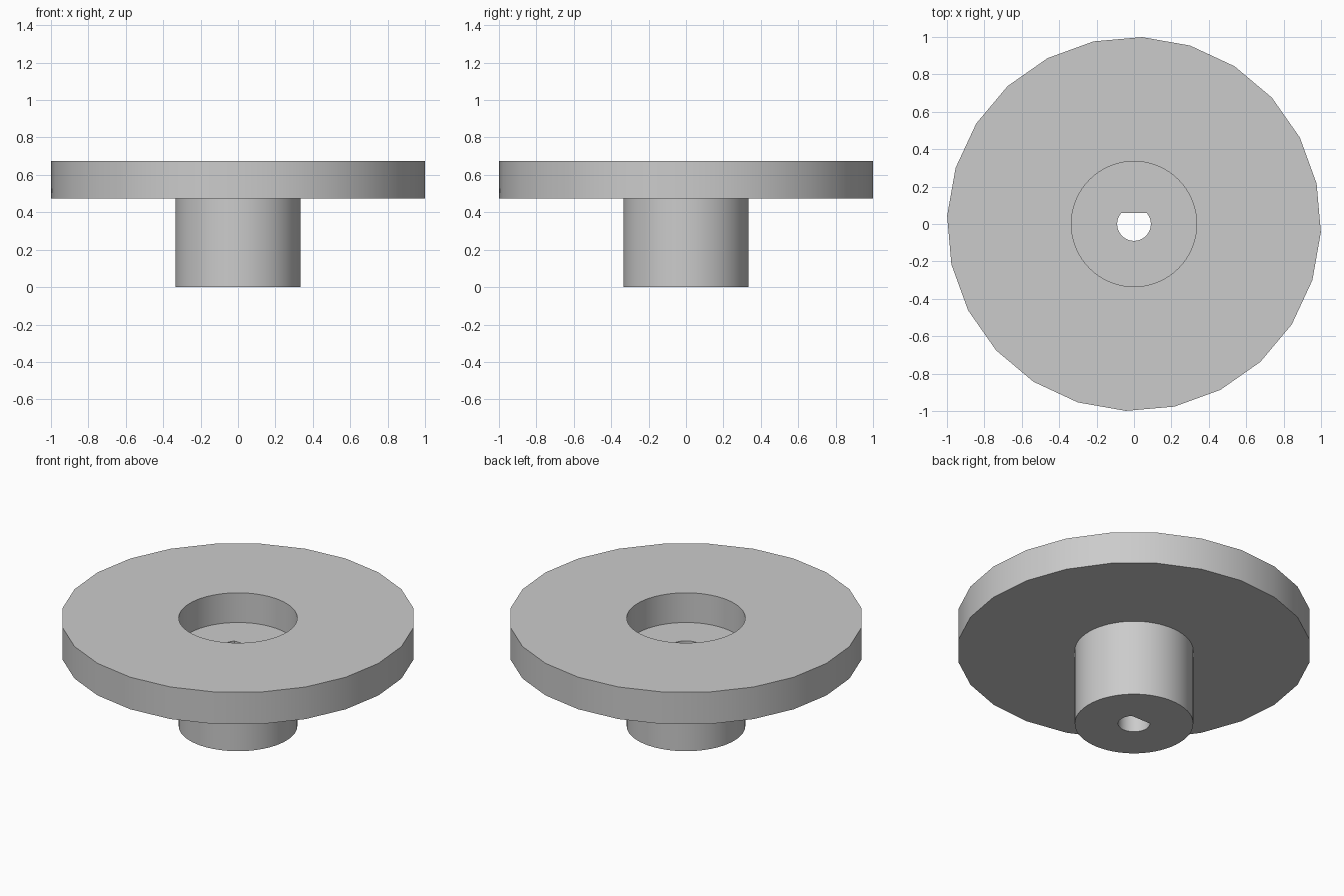
import bpy
import bmesh
from math import asin, cos, sin, pi, radians

default = bpy.data.objects.get("Cube")
if default:
    bpy.data.objects.remove(default, do_unlink=True)

HUB_R, BORE_R, BORE_FLAT = 0.335, 0.09, 0.06
FLANGE_Z, FLOOR_Z, TOP_Z = 0.475, 0.49, 0.675


def circle(radius, sides, turn=0.0):
    return [(radius * cos(turn + 2 * pi * i / sides),
             radius * sin(turn + 2 * pi * i / sides)) for i in range(sides)]


def d_shape(radius, flat, steps):
    # Arc running round the bottom, closed by a straight top edge
    a = asin(flat / radius)
    start, sweep = pi - a, pi + 2 * a
    return [(radius * cos(start + sweep * i / steps),
             radius * sin(start + sweep * i / steps)) for i in range(steps + 1)]


bm = bmesh.new()


def ring(outline, z):
    verts = [bm.verts.new((x, y, z)) for x, y in outline]
    return [bm.edges.new((v, verts[i - 1])) for i, v in enumerate(verts)], verts


def wall(a, b):
    va, vb = a[1], b[1]
    for i in range(len(va)):
        bm.faces.new((va[i - 1], va[i], vb[i], vb[i - 1]))


def flat_ring(outer, inner):
    bmesh.ops.triangle_fill(bm, edges=outer[0] + inner[0], use_beauty=True)


rim = circle(1.0, 24, radians(-2.5))
hub = circle(HUB_R, 72)
bore = d_shape(BORE_R, BORE_FLAT, 40)

# Edge loops from the ground up
hub_base, hub_neck = ring(hub, 0), ring(hub, FLANGE_Z)
rim_low, rim_high = ring(rim, FLANGE_Z), ring(rim, TOP_Z)
recess_high, recess_low = ring(hub, TOP_Z), ring(hub, FLOOR_Z)
bore_high, bore_low = ring(bore, FLOOR_Z), ring(bore, 0)

# Upright walls: hub, flange rim, recess and shaft bore
for low, high in ((hub_base, hub_neck), (rim_low, rim_high),
                  (recess_low, recess_high), (bore_low, bore_high)):
    wall(low, high)

# Level faces: flange underside, flange top, recess floor and hub base
for outer, inner in ((rim_low, hub_neck), (rim_high, recess_high),
                     (recess_low, bore_high), (hub_base, bore_low)):
    flat_ring(outer, inner)

bmesh.ops.recalc_face_normals(bm, faces=bm.faces)
mesh = bpy.data.meshes.new("flanged_hub")
bm.to_mesh(mesh)
bm.free()

# Grey material
grey = bpy.data.materials.new("plain grey")
grey.use_nodes = True
colour = (0.6, 0.6, 0.6, 1)
grey.diffuse_color = colour
grey.node_tree.nodes["Principled BSDF"].inputs["Base Color"].default_value = colour
mesh.materials.append(grey)

flanged_hub = bpy.data.objects.new("flanged_hub", mesh)
bpy.context.collection.objects.link(flanged_hub)
bpy.context.view_layer.objects.active = flanged_hub
flanged_hub.select_set(True)
bpy.ops.object.shade_smooth_by_angle(angle=radians(30))
